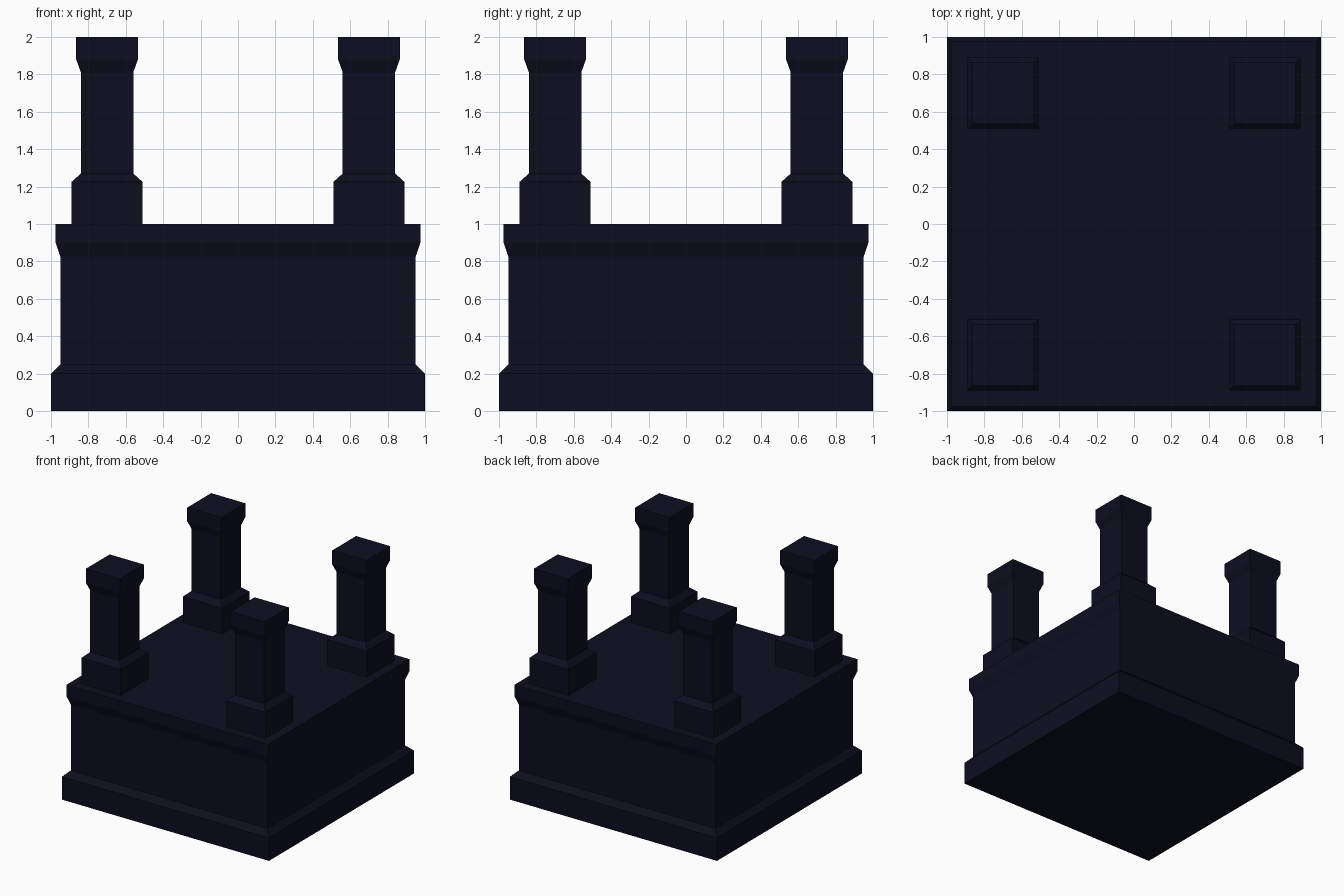
import bpy, bmesh

if "Cube" in bpy.data.objects:
    bpy.data.objects.remove(bpy.data.objects["Cube"])

stone = bpy.data.materials.new("dark navy stone")
stone.diffuse_color = (0.004, 0.004, 0.0137, 1)
stone.use_nodes = True
stone.node_tree.nodes["Principled BSDF"].inputs["Base Color"].default_value = stone.diffuse_color


def square_column(name, cx, cy, profile):
    """Stack square rings from (half width, height) pairs and skin them."""
    bm = bmesh.new()
    rings = []
    for h, z in profile:
        corners = ((-h, -h), (h, -h), (h, h), (-h, h))
        rings.append([bm.verts.new((x, y, z)) for x, y in corners])
    for low, high in zip(rings, rings[1:]):
        for i in range(4):
            j = (i + 1) % 4
            bm.faces.new((low[i], low[j], high[j], high[i]))
    bm.faces.new(rings[0][::-1])
    bm.faces.new(rings[-1])
    bmesh.ops.recalc_face_normals(bm, faces=bm.faces)
    mesh = bpy.data.meshes.new(name)
    bm.to_mesh(mesh)
    bm.free()
    mesh.materials.append(stone)
    obj = bpy.data.objects.new(name, mesh)
    obj.location = (cx, cy, 0)
    bpy.context.collection.objects.link(obj)
    return obj


# Wide pedestal with plinth and cornice
square_column("pedestal", 0, 0, [(1.0, 0), (1.0, 0.2), (0.95, 0.25),
                                 (0.95, 0.825), (0.975, 0.9), (0.975, 1.0)])

# Four corner pillars with the same moulding
pillar = [(0.19, 1.0), (0.19, 1.225), (0.14, 1.27),
          (0.14, 1.81), (0.165, 1.88), (0.165, 2.0)]
for side, sx in (("left", -1), ("right", 1)):
    for end, sy in (("front", -1), ("back", 1)):
        square_column(f"{end}_{side}_pillar", 0.7 * sx, 0.7 * sy, pillar)
